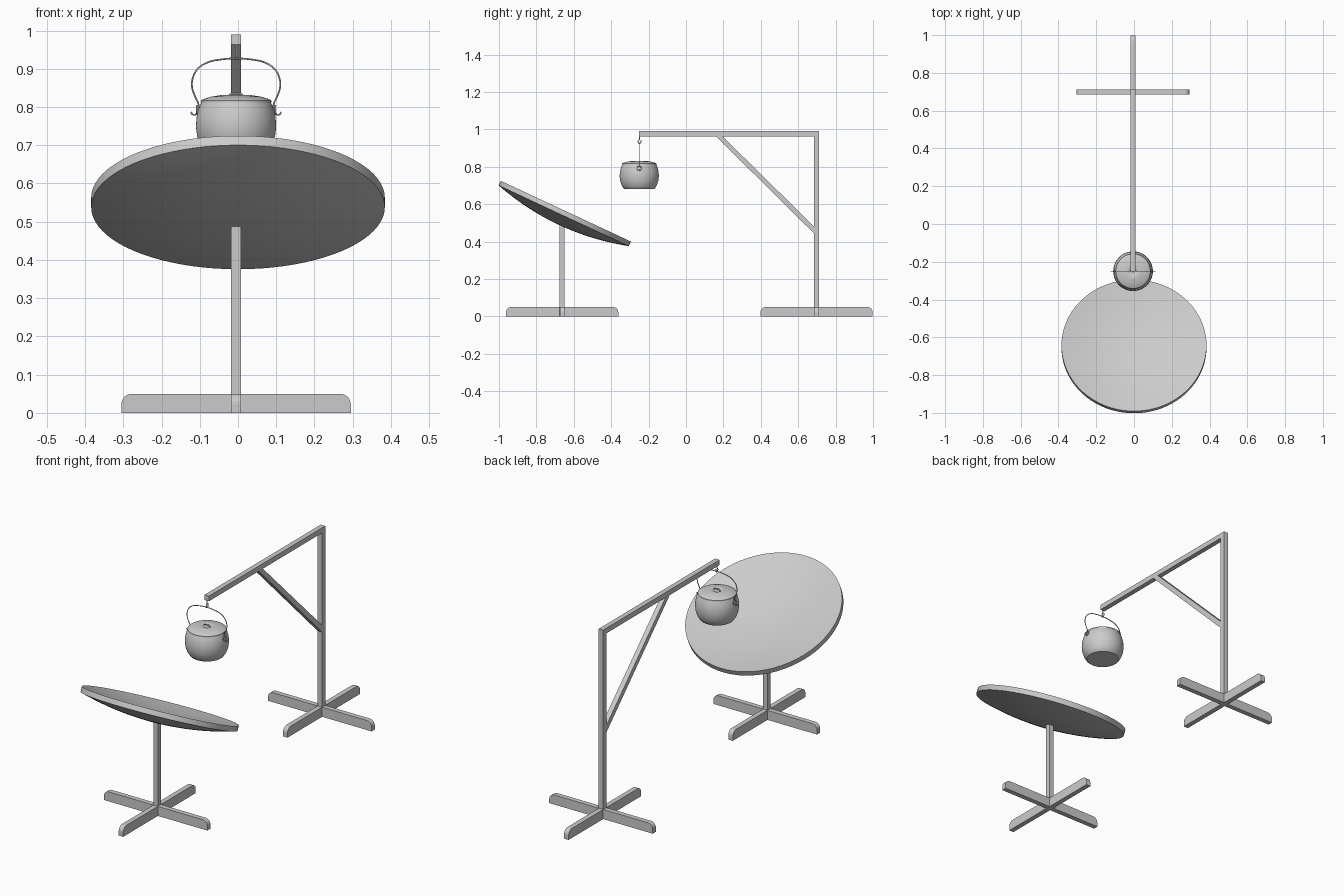
import bpy, bmesh, math
from mathutils import Matrix, Vector

if "Cube" in bpy.data.objects:
    bpy.data.objects.remove(bpy.data.objects["Cube"])

CX = -0.005          # stands and pot sit slightly off centre
W = 0.026            # timber width
DISH_Y, POLE_Y, POT_Y = -0.662, 0.698, -0.25


def finish(name, bm, smooth=None):
    bmesh.ops.remove_doubles(bm, verts=bm.verts, dist=1e-5)
    bmesh.ops.recalc_face_normals(bm, faces=bm.faces)
    me = bpy.data.meshes.new(name)
    bm.to_mesh(me)
    bm.free()
    ob = bpy.data.objects.new(name, me)
    bpy.context.collection.objects.link(ob)
    if smooth:
        bpy.ops.object.select_all(action='DESELECT')
        ob.select_set(True)
        bpy.context.view_layer.objects.active = ob
        bpy.ops.object.shade_smooth_by_angle(angle=math.radians(smooth))
    return ob


def box(name, x, y, z):
    bm = bmesh.new()
    bmesh.ops.create_cube(bm, size=1)
    for v in bm.verts:
        v.co = Vector(r[0] + (c + 0.5) * (r[1] - r[0]) for c, r in zip(v.co, (x, y, z)))
    return finish(name, bm)


def plate(name, profile, thick=W):
    """Side profile in YZ, extruded along x and centred."""
    bm = bmesh.new()
    f = bm.faces.new([bm.verts.new((-thick / 2, y, z)) for y, z in profile])
    ext = bmesh.ops.extrude_face_region(bm, geom=[f])
    vs = [g for g in ext['geom'] if isinstance(g, bmesh.types.BMVert)]
    bmesh.ops.translate(bm, verts=vs, vec=(thick, 0, 0))
    return finish(name, bm)


def lathe(name, profile, steps=64):
    bm = bmesh.new()
    vs = [bm.verts.new((r, 0, z)) for r, z in profile]
    es = [bm.edges.new(p) for p in zip(vs, vs[1:])]
    bmesh.ops.spin(bm, geom=vs + es, cent=(0, 0, 0), axis=(0, 0, 1),
                   angle=math.tau, steps=steps)
    return finish(name, bm, 35)


def wire(name, pts, radius, loc):
    cu = bpy.data.curves.new(name, 'CURVE')
    cu.dimensions = '3D'
    cu.bevel_depth, cu.bevel_resolution = radius, 2
    cu.resolution_u, cu.use_fill_caps = 5, True
    sp = cu.splines.new('BEZIER')
    sp.bezier_points.add(len(pts) - 1)
    for bp, p in zip(sp.bezier_points, pts):
        bp.co = p
        bp.handle_left_type = bp.handle_right_type = 'AUTO'
    ob = bpy.data.objects.new(name, cu)
    bpy.context.collection.objects.link(ob)
    ob.location = loc
    bpy.ops.object.select_all(action='DESELECT')
    ob.select_set(True)
    bpy.context.view_layer.objects.active = ob
    bpy.ops.object.convert(target='MESH')
    return ob


# Cross feet with rounded outer ends
def cross_base(prefix, y):
    r, end, h = 0.028, 0.30, 0.05
    arc = [(end - r + r * math.cos(a), h - r + r * math.sin(a))
           for a in (math.radians(15 * i) for i in range(7))]
    for i in range(4):
        leg = plate(f"{prefix}_foot_{i + 1}", [(W / 2, 0), (end, 0)] + arc + [(W / 2, h)])
        leg.matrix_world = Matrix.Translation((CX, y, 0)) @ Matrix.Rotation(i * math.pi / 2, 4, 'Z')


def post(name, y, top):
    box(name, (CX - W / 2, CX + W / 2), (y - W / 2, y + W / 2), (0, top))


cross_base("dish", DISH_Y)
cross_base("crane", POLE_Y)
post("dish_post", DISH_Y, 0.49)
post("crane_post", POLE_Y, 0.963)

# Crane arm and diagonal brace
box("crane_arm", (CX - W / 2, CX + W / 2), (-0.252, POLE_Y + W / 2), (0.963, 0.99))
brace = plate("crane_brace", [(0.16, 0.963), (0.195, 0.963), (0.685, 0.48), (0.685, 0.443)])
brace.location.x = CX

# Tilted shallow reflector dish
R, SAG, T, N = 0.384, 0.055, 0.027, 12
inner = [(R * i / N, -SAG * (1 - (i / N) ** 2)) for i in range(N + 1)]
outer = [(r, z - T) for r, z in reversed(inner)]
dish = lathe("reflector_dish", inner + outer, 80)
dish.location = (0, -0.6425, 0.5625)
dish.rotation_euler.x = math.radians(-25)

# Pot body and lid
pot = lathe("pot_body", [(0, .68), (.079, .68), (.083, .683), (.094, .701), (.102, .724),
                         (.105, .75), (.103, .775), (.097, .798), (.09, .814), (0, .814)])
lid = lathe("pot_lid", [(0, .812), (.092, .812), (.092, .817), (.085, .821), (.065, .827),
                        (.04, .831), (.026, .832), (.02, .829), (0, .827)])
for ob in (pot, lid):
    ob.location = (CX, POT_Y, 0)
wire("lid_handle", [(-.02, 0, .826), (-.014, 0, .834), (0, 0, .836), (.014, 0, .834), (.02, 0, .826)],
     0.0025, (CX, POT_Y, 0))

# Wire bail with curled ends, and the ears it hooks through
half = [(.118, .787), (.113, .780), (.105, .781), (.099, .790), (.098, .806), (.107, .827),
        (.115, .851), (.113, .877), (.100, .900), (.076, .916), (.042, .924)]
bail = [(-x, 0, z) for x, z in half] + [(0, 0, .927)] + [(x, 0, z) for x, z in reversed(half)]
wire("bail_handle", bail, 0.0022, (CX, POT_Y, 0))
for side, label in ((-1, "left"), (1, "right")):
    bpy.ops.mesh.primitive_torus_add(major_radius=.011, minor_radius=.0025, major_segments=20,
                                     minor_segments=8, rotation=(0, math.pi / 2, 0),
                                     location=(CX + side * .102, POT_Y, .792))
    ear = bpy.context.object
    ear.name = f"pot_ear_{label}"
    bpy.ops.object.shade_smooth_by_angle(angle=math.radians(60))

# Hook hanging from the arm
wire("arm_hook", [(0, 0, .965), (0, 0, .945), (0, -.006, .934), (0, 0, .925), (0, .008, .929),
                  (0, .011, .943)], 0.0025, (CX, POT_Y, 0))
